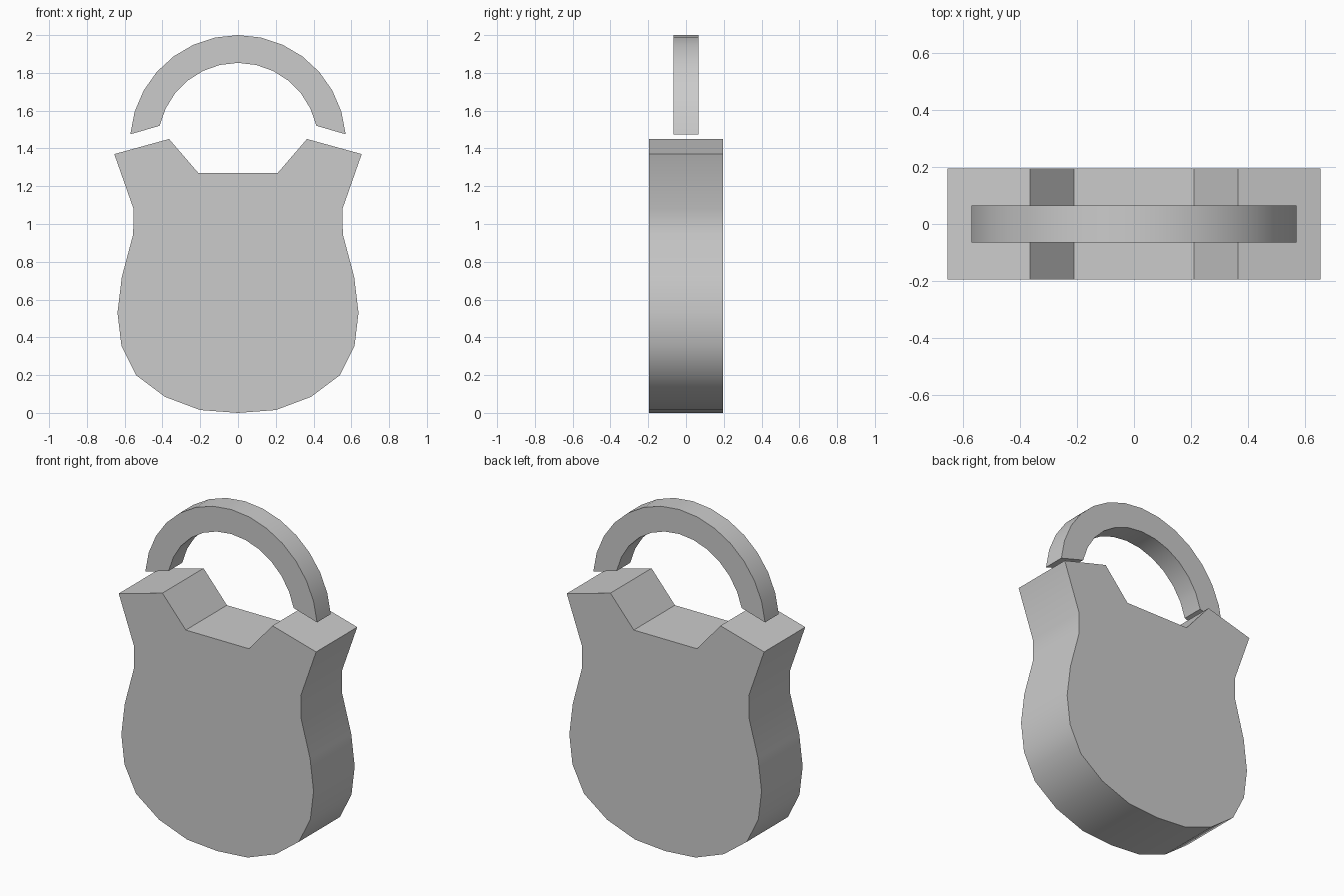
import bpy
import bmesh
from math import sin, cos, radians

cube = bpy.data.objects.get("Cube")
if cube:
    bpy.data.objects.remove(cube, do_unlink=True)

grey = bpy.data.materials.new("plain grey")
grey.use_nodes = True
colour = (0.6, 0.6, 0.6, 1)
grey.diffuse_color = colour
grey.node_tree.nodes["Principled BSDF"].inputs["Base Color"].default_value = colour


def extrude_outline(name, outline, depth):
    """Extrude an x-z outline symmetrically about y = 0."""
    bm = bmesh.new()
    face = bm.faces.new([bm.verts.new((x, -depth / 2, z)) for x, z in outline])
    result = bmesh.ops.extrude_face_region(bm, geom=[face], use_keep_orig=True)
    moved = [v for v in result["geom"] if isinstance(v, bmesh.types.BMVert)]
    bmesh.ops.translate(bm, verts=moved, vec=(0, depth, 0))
    bmesh.ops.recalc_face_normals(bm, faces=bm.faces)
    mesh = bpy.data.meshes.new(name)
    bm.to_mesh(mesh)
    bm.free()
    mesh.materials.append(grey)
    obj = bpy.data.objects.new(name, mesh)
    bpy.context.collection.objects.link(obj)
    bpy.ops.object.select_all(action="DESELECT")
    obj.select_set(True)
    bpy.context.view_layer.objects.active = obj
    bpy.ops.object.shade_smooth_by_angle(angle=radians(32))
    return obj


def arc(radius, start, steps, centre=1.428):
    """Points from the right end over the top to the left end."""
    span = 180 - 2 * start
    angles = [radians(start + span * i / steps) for i in range(steps + 1)]
    return [(radius * cos(a), centre + radius * sin(a)) for a in angles]


# Lock body: right half of the outline, mirrored across x = 0
half = [(0.2, 0.015), (0.387, 0.085), (0.54, 0.2), (0.617, 0.355),
        (0.638, 0.53), (0.615, 0.72), (0.555, 0.945), (0.553, 1.08),
        (0.655, 1.37), (0.365, 1.45), (0.21, 1.27)]
mirrored = [(-x, z) for x, z in reversed(half)]
extrude_outline("lock_body", [(0, 0)] + half + mirrored, 0.39)

# Shackle: arch with slanted ends, floating above the shoulders
outer = arc(0.572, 4.7, 14)
inner = arc(0.425, 12.5, 12)
extrude_outline("shackle", outer + inner[::-1], 0.13)
